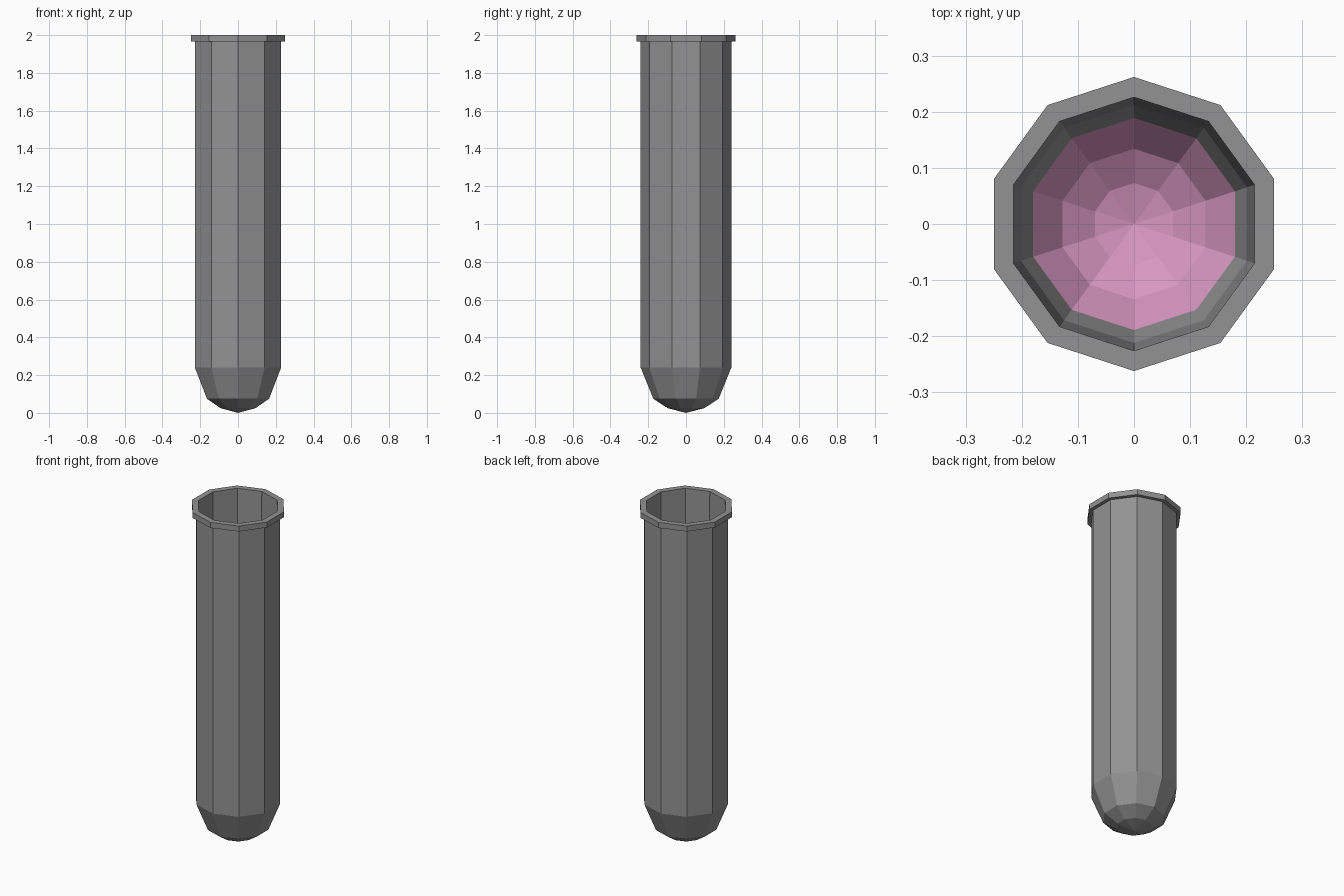
import bpy
import bmesh
import math

SIDES = 10

cube = bpy.data.objects.get("Cube")
if cube:
    bpy.data.objects.remove(cube, do_unlink=True)


def make_material(name, rgb):
    mat = bpy.data.materials.new(name)
    mat.use_nodes = True
    colour = (*rgb, 1.0)
    mat.diffuse_color = colour
    mat.node_tree.nodes["Principled BSDF"].inputs["Base Color"].default_value = colour
    return mat


def add_ring(bm, radius, z):
    """A ten-sided ring with one corner on +y, or a single point on the axis."""
    if radius == 0:
        return [bm.verts.new((0, 0, z))]
    angles = [math.tau * i / SIDES + math.pi / 2 for i in range(SIDES)]
    return [bm.verts.new((radius * math.cos(a), radius * math.sin(a), z)) for a in angles]


def bridge(bm, lower, upper, slot):
    for i in range(SIDES):
        j = (i + 1) % SIDES
        if len(lower) == 1:
            corners = (lower[0], upper[j], upper[i])
        elif len(upper) == 1:
            corners = (lower[i], lower[j], upper[0])
        else:
            corners = (lower[i], lower[j], upper[j], upper[i])
        bm.faces.new(corners).material_index = slot


grey = make_material("grey plastic", (0.29, 0.29, 0.29))
pink = make_material("pink residue", (0.69, 0.31, 0.54))

# Outer wall from the rounded tip up to the lip, as (radius, height)
outer = [(0, 0), (0.097, 0.025), (0.173, 0.075), (0.24, 0.24),
         (0.24, 1.967), (0.262, 1.967), (0.262, 2.0)]
# Inner wall from the mouth down to the pink bowl at the bottom
inner = [(0.226, 2.0), (0.212, 0.24), (0.189, 0.165)]
bowl = [(0.134, 0.09), (0.073, 0.05), (0, 0.03)]

bm = bmesh.new()
rings = [add_ring(bm, r, z) for r, z in outer + inner + bowl]
first_pink = len(outer) + len(inner) - 1
for k in range(len(rings) - 1):
    bridge(bm, rings[k], rings[k + 1], 1 if k >= first_pink else 0)
bmesh.ops.recalc_face_normals(bm, faces=bm.faces[:])

mesh = bpy.data.meshes.new("tube")
bm.to_mesh(mesh)
bm.free()
mesh.materials.append(grey)
mesh.materials.append(pink)
tube = bpy.data.objects.new("tube", mesh)
bpy.context.collection.objects.link(tube)
